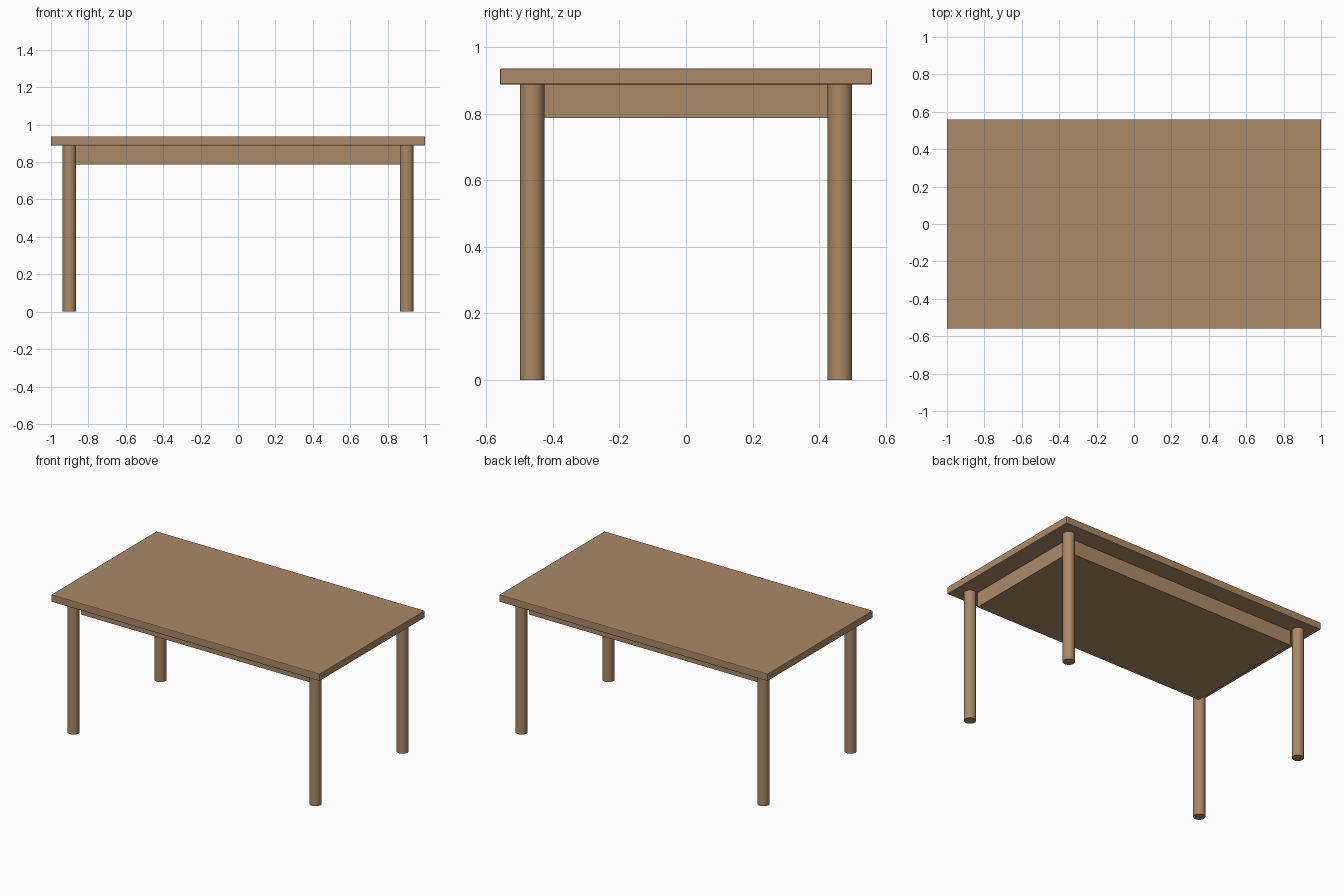
import bpy
import bmesh
from mathutils import Matrix

if "Cube" in bpy.data.objects:
    bpy.data.objects.remove(bpy.data.objects["Cube"])

# One wood colour for the whole table
wood = bpy.data.materials.new("light brown wood")
wood.diffuse_color = (0.402, 0.254, 0.136, 1.0)
wood.use_nodes = True
wood.node_tree.nodes["Principled BSDF"].inputs["Base Color"].default_value = wood.diffuse_color

TOP_Z, UNDER_Z, APRON_Z = 0.937, 0.888, 0.788


def add_object(name, bm):
    mesh = bpy.data.meshes.new(name)
    bm.to_mesh(mesh)
    bm.free()
    mesh.materials.append(wood)
    obj = bpy.data.objects.new(name, mesh)
    bpy.context.collection.objects.link(obj)
    return obj


def box(name, half_x, half_y, z0, z1):
    bm = bmesh.new()
    size = Matrix.Diagonal((2 * half_x, 2 * half_y, z1 - z0, 1))
    bmesh.ops.create_cube(bm, size=1, matrix=Matrix.Translation((0, 0, (z0 + z1) / 2)) @ size)
    return add_object(name, bm)


def leg(name, x, y, radius=0.0368):
    bm = bmesh.new()
    bmesh.ops.create_cone(bm, cap_ends=True, segments=40, radius1=radius, radius2=radius,
                          depth=UNDER_Z, matrix=Matrix.Translation((x, y, UNDER_Z / 2)))
    # Smooth round side, flat ends
    for f in bm.faces:
        f.smooth = abs(f.normal.z) < 0.5
    return add_object(name, bm)


# Table top with slightly eased edges
top = box("table_top", 1.0, 0.56, UNDER_Z, TOP_Z)
bevel = top.modifiers.new("eased edges", 'BEVEL')
bevel.width = 0.005
bevel.segments = 2

# Solid apron block set between the legs
box("apron", 0.87, 0.43, APRON_Z, UNDER_Z)

# Four round legs
for x, side in ((-0.902, "left"), (0.902, "right")):
    for y, end in ((-0.463, "front"), (0.463, "back")):
        leg(f"{end}_{side}_leg", x, y)
